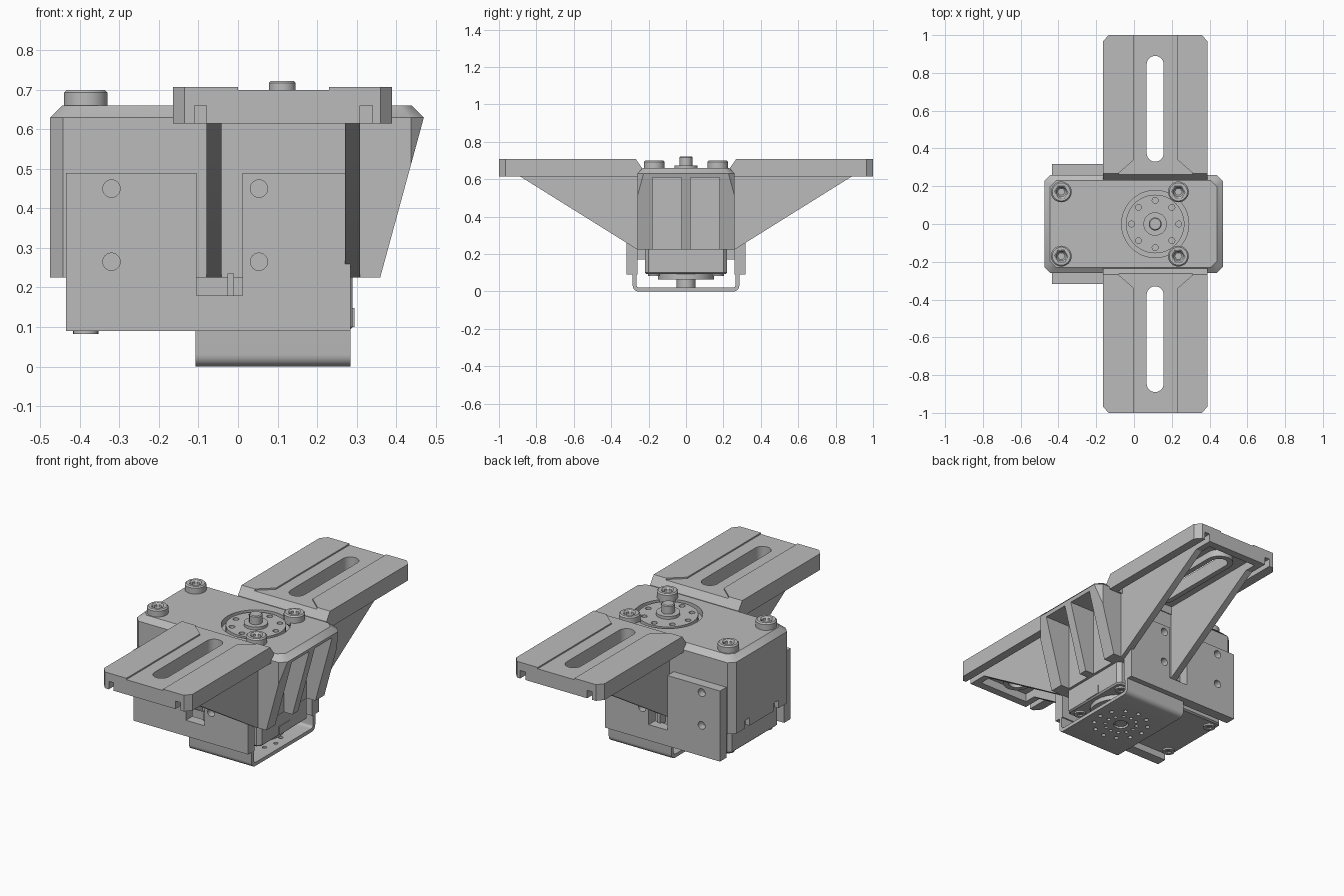
import bpy, bmesh, math
from mathutils import Vector

if "Cube" in bpy.data.objects:
    bpy.data.objects.remove(bpy.data.objects["Cube"])

grey = bpy.data.materials.new("plain grey")
grey.use_nodes = True
grey.diffuse_color = (0.5, 0.5, 0.5, 1)
grey.node_tree.nodes["Principled BSDF"].inputs["Base Color"].default_value = (0.5, 0.5, 0.5, 1)


def finish(name, bm):
    bmesh.ops.recalc_face_normals(bm, faces=bm.faces)
    mesh = bpy.data.meshes.new(name)
    bm.to_mesh(mesh)
    bm.free()
    mesh.materials.append(grey)
    ob = bpy.data.objects.new(name, mesh)
    bpy.context.collection.objects.link(ob)
    return ob


def place(axis, a, b, h):
    """2D point on the plane across an axis, at height h along it."""
    return {"x": (h, a, b), "y": (a, h, b), "z": (a, b, h)}[axis]


def prisms(name, outlines, axis, lo, hi):
    """Extrude one or more outlines along an axis into one mesh."""
    bm = bmesh.new()
    for pts in outlines:
        ends = [[bm.verts.new(place(axis, a, b, h)) for a, b in pts] for h in (lo, hi)]
        for ring in ends:
            bm.faces.new(ring)
        for i in range(len(pts)):
            j = (i + 1) % len(pts)
            bm.faces.new((ends[0][i], ends[0][j], ends[1][j], ends[1][i]))
    return finish(name, bm)


def rect(a0, a1, b0, b1, c=0.0):
    """Rectangle outline with optional chamfered corners."""
    if not c:
        return [(a0, b0), (a1, b0), (a1, b1), (a0, b1)]
    return [(a0 + c, b0), (a1 - c, b0), (a1, b0 + c), (a1, b1 - c),
            (a1 - c, b1), (a0 + c, b1), (a0, b1 - c), (a0, b0 + c)]


def circle(x, y, r, n=32):
    return [(x + r * math.cos(math.tau * i / n), y + r * math.sin(math.tau * i / n)) for i in range(n)]


def ring_of(x, y, radius, r, n):
    return [circle(px, py, r, 12) for px, py in circle(x, y, radius, n)]


def stadium(x, y0, y1, r, n=12):
    """Long slot outline running along y."""
    arc = [math.pi * i / n for i in range(n + 1)]
    return ([(x + r * math.cos(t), y1 - r + r * math.sin(t)) for t in arc] +
            [(x - r * math.cos(t), y0 + r - r * math.sin(t)) for t in arc])


def cut(ob, *cutters):
    bpy.context.view_layer.objects.active = ob
    for c in cutters:
        c.hide_render = True
        mod = ob.modifiers.new("cut", "BOOLEAN")
        mod.operation, mod.solver, mod.object = "DIFFERENCE", "EXACT", c
        bpy.ops.object.modifier_apply(modifier=mod.name)
        bpy.data.objects.remove(c)
    return ob


def bevel(ob, width, segments=1):
    mod = ob.modifiers.new("bevel", "BEVEL")
    mod.width, mod.segments = width, segments
    mod.limit_method, mod.angle_limit = "ANGLE", math.radians(50)
    return ob


SHAFT = 0.112
SCREWS = [(x, y) for x in (-0.385, 0.235) for y in (-0.17, 0.17)]

# Housing with chamfered corners and a chamfered top
bm = bmesh.new()
levels = [[bm.verts.new((x, y, z)) for x, y in rect(-0.475 + i, 0.47 - i, -0.26 + i, 0.26 - i, 0.033)]
          for z, i in ((0.225, 0), (0.63, 0), (0.66, 0.03))]
bm.faces.new(levels[0])
bm.faces.new(levels[-1])
for low, high in zip(levels, levels[1:]):
    for i in range(8):
        j = (i + 1) % 8
        bm.faces.new((low[i], low[j], high[j], high[i]))
housing = finish("housing", bm)
cut(housing,
    # sloped end, then pockets that leave three gusset ribs
    prisms("slope_cutter", [[(0.346, 0.175), (0.7, 0.175), (0.7, 0.63), (0.47, 0.63)]], "y", -0.5, 0.5),
    prisms("pocket_cutter", [rect(0.025, 0.18, 0.1, 0.61), rect(-0.18, -0.025, 0.1, 0.61)], "x", 0.305, 0.6),
    prisms("notch_cutter", [rect(-0.15, -0.11, 0.1, 0.27), rect(0.11, 0.15, 0.1, 0.27)], "x", -0.6, -0.45),
    prisms("horn_recess_cutter", [circle(SHAFT, 0, 0.178, 48)], "z", 0.625, 0.8))

# Motor case hanging below the housing
case = prisms("motor_case", [rect(-0.43, 0.29, -0.22, 0.22, 0.02)], "z", 0.092, 0.4)
bevel(case, 0.008)
prisms("case_label_plate", [rect(-0.05, 0.05, 0.1, 0.148)], "x", 0.286, 0.294)
for x, y in SCREWS:
    s = prisms("case_screw", [circle(x, y, 0.032, 20)], "z", 0.082, 0.1)
    cut(s, prisms("socket_cutter", [circle(x, y, 0.016, 6)], "z", 0.05, 0.09))

# Lower horn disc
prisms("lower_horn", [circle(SHAFT, 0, 0.15, 48)], "z", 0.065, 0.1)
prisms("lower_horn_hub", [circle(SHAFT, 0, 0.05)], "z", 0.012, 0.07)

# Upper horn in the round recess
horn = prisms("upper_horn", [circle(SHAFT, 0, 0.155, 48)], "z", 0.62, 0.658)
cut(horn, prisms("horn_hole_cutter", ring_of(SHAFT, 0, 0.125, 0.016, 8), "z", 0.63, 0.7))
prisms("horn_hub", [circle(SHAFT, 0, 0.062)], "z", 0.64, 0.674)
bolt = bevel(prisms("horn_bolt", [circle(SHAFT, 0, 0.034)], "z", 0.66, 0.722), 0.005)

# Cap screws on the lid
for x, y in SCREWS:
    s = prisms("lid_screw", [circle(x, y, 0.055)], "z", 0.64, 0.7)
    cut(s, prisms("socket_cutter", [circle(x, y, 0.028, 6)], "z", 0.67, 0.8))
    bevel(s, 0.007)

# U-shaped bracket under the motor, with hole pattern in its floor
outer, inner = 0.285, 0.265


def u_corner(y, r, z0):
    arc = [math.pi / 2 * i / 5 for i in range(6)]
    return [(y - r + r * math.sin(t), z0 + r - r * math.cos(t)) for t in arc]


right = [(inner, 0.18)] + u_corner(inner, 0.015, 0.02)[::-1]
half = u_corner(outer, 0.03, 0.0) + [(outer, 0.18)] + right
profile = half + [(-y, z) for y, z in reversed(half)]
bracket = prisms("u_bracket", [profile], "x", -0.108, 0.285)
holes = ring_of(SHAFT - 0.02, 0, 0.085, 0.01, 12) + ring_of(SHAFT - 0.02, 0, 0.145, 0.012, 12)
cut(bracket, prisms("floor_hole_cutter", holes + [circle(SHAFT - 0.02, 0, 0.04)], "z", -0.1, 0.04))
prisms("floor_bolt", [circle(SHAFT - 0.02, 0, 0.033, 24)], "z", 0.006, 0.03)

# Mounting arms, gussets and side plates on both sides
for side, s in (("front", -1), ("back", 1)):
    def mirror(pts):
        return [(a, s * b) for a, b in pts]

    def span(a, b):
        return sorted((s * a, s * b))

    arm = prisms(side + "_arm",
                 [mirror([(-0.165, 0.235), (0.39, 0.235), (0.39, 0.965), (0.36, 1.0),
                          (-0.135, 1.0), (-0.165, 0.965)])], "z", 0.615, 0.707)
    channel = [(-0.08, 0.2), (0.31, 0.2), (0.31, 0.27), (0.23, 0.34), (0.23, 1.2),
               (0.0, 1.2), (0.0, 0.34), (-0.08, 0.27)]
    cut(arm,
        prisms("channel_cutter", [mirror(channel)], "z", 0.699, 0.8),
        prisms("bevel_cutter", [[(s * 0.2, 0.61), (s * 0.27, 0.71), (s * 0.27, 0.8), (s * 0.2, 0.8)]], "x", -1, 1),
        prisms("groove_cutter", [rect(-0.11, -0.08, 0.5, 0.66), rect(0.308, 0.34, 0.5, 0.66)],
               "y", *span(0.27, 1.2)),
        prisms("underside_cutter", [mirror(rect(-0.043, 0.27, 0.265, 0.955))], "z", 0.5, 0.662),
        prisms("slot_cutter", [mirror(stadium(SHAFT, 0.33, 0.89, 0.045))], "z", 0.5, 0.9))

    # raised rim around the slot underneath
    rim = prisms(side + "_slot_rim", [mirror(stadium(SHAFT, 0.3, 0.92, 0.075))], "z", 0.622, 0.67)
    cut(rim, prisms("rim_cutter", [mirror(stadium(SHAFT, 0.33, 0.89, 0.045))], "z", 0.5, 0.9))

    # triangular gussets
    gusset = [(s * y, z) for y, z in ((0.25, 0.225), (0.262, 0.225), (0.895, 0.62), (0.895, 0.664), (0.25, 0.664))]
    for x in (-0.08, 0.27):
        prisms(side + "_gusset", [gusset], "x", x, x + 0.038)

    # notched side plate with four screw holes
    plate = prisms(side + "_side_plate",
                   [[(-0.435, 0.09), (0.285, 0.09), (0.285, 0.49), (0.012, 0.49), (0.012, 0.18),
                     (-0.105, 0.18), (-0.105, 0.49), (-0.435, 0.49)]], "y", *span(0.258, 0.317))
    spots = [(x, z) for x in (-0.32, 0.053) for z in (0.265, 0.45)]
    cut(plate, prisms("plate_hole_cutter", [circle(x, z, 0.022, 24) for x, z in spots], "y", *span(0.275, 0.4)))
    # small catch inside the notch
    prisms(side + "_catch", [rect(-0.027, -0.01, 0.17, 0.235)], "y", *span(0.2, 0.27))

# Smooth round walls, keep edges sharp
bpy.ops.object.select_all(action="DESELECT")
for ob in bpy.context.collection.objects:
    if ob.type == "MESH" and grey.name in ob.data.materials:
        ob.select_set(True)
        bpy.context.view_layer.objects.active = ob
bpy.ops.object.shade_smooth_by_angle(angle=math.radians(32))
